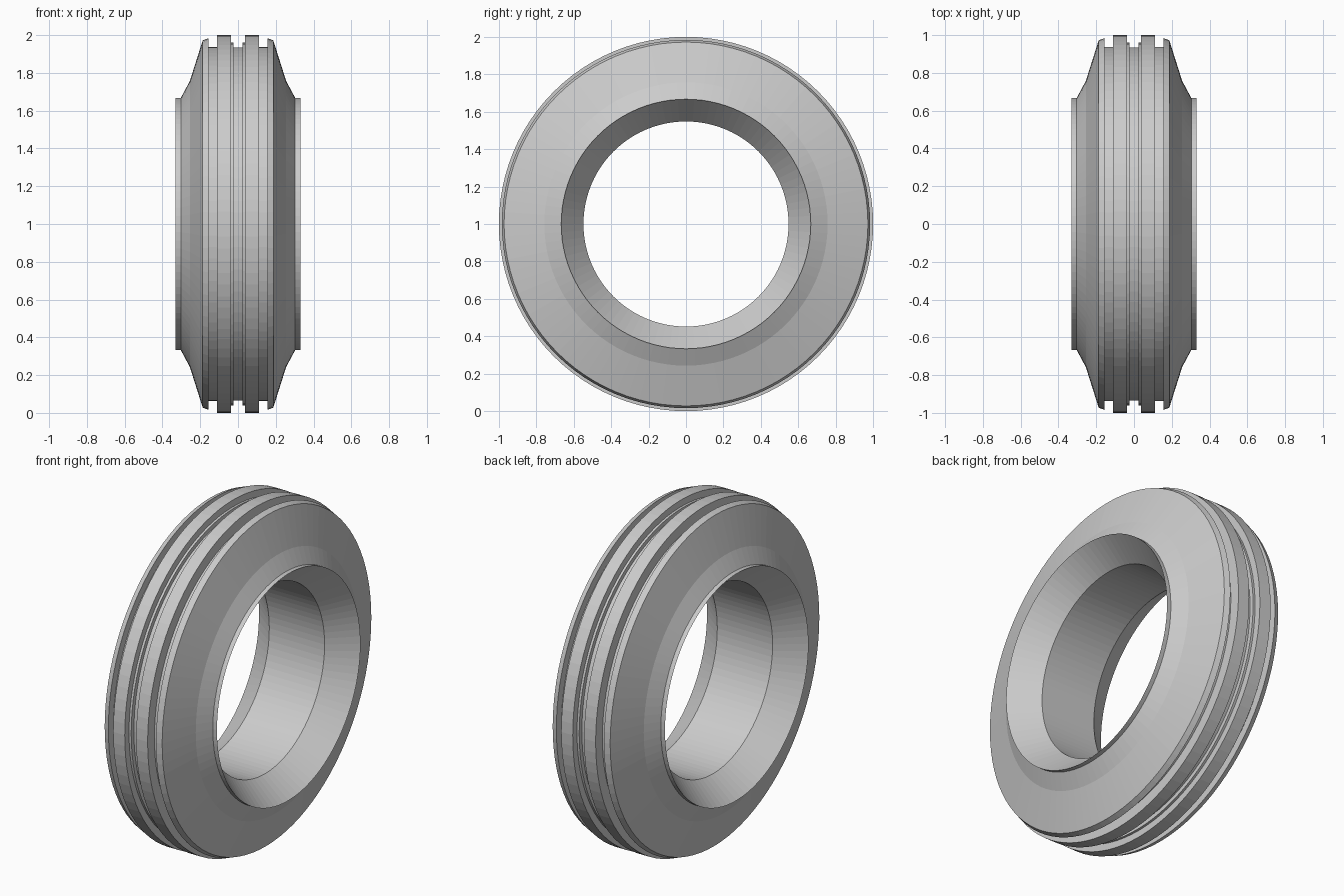
import bpy
import bmesh
from math import tau
from mathutils import Matrix, Vector

cube = bpy.data.objects.get("Cube")
if cube:
    bpy.data.objects.remove(cube, do_unlink=True)

SEGMENTS = 96

grey = bpy.data.materials.new("light_grey")
grey.use_nodes = True
grey.diffuse_color = (0.6, 0.6, 0.6, 1)
grey.node_tree.nodes["Principled BSDF"].inputs["Base Color"].default_value = (0.6, 0.6, 0.6, 1)

# Half cross-section as (x, radius), from the tread centre round to the bore
half = [
    (0.023, 0.935), (0.023, 0.96), (0.037, 0.96),   # stepped centre groove
    (0.037, 1.0), (0.112, 1.0),                     # raised rib
    (0.112, 0.937), (0.155, 0.937),                 # side groove
    (0.155, 0.984), (0.187, 0.972),                 # shoulder
    (0.255, 0.757), (0.303, 0.667),                 # sloping sidewall
    (0.33, 0.667),                                  # rim lip
    (0.18, 0.548),                                  # dished rim to bore
]
profile = half + [(-x, r) for x, r in reversed(half)]

# Sweep the closed section round the x axle
bm = bmesh.new()
rings = []
for i in range(SEGMENTS):
    turn = Matrix.Rotation(tau * i / SEGMENTS, 3, 'X')
    rings.append([bm.verts.new(turn @ Vector((x, 0, r))) for x, r in profile])
for i, ring in enumerate(rings):
    following = rings[(i + 1) % SEGMENTS]
    for j in range(len(profile)):
        k = (j + 1) % len(profile)
        bm.faces.new((ring[j], ring[k], following[k], following[j]))
bmesh.ops.recalc_face_normals(bm, faces=bm.faces)

mesh = bpy.data.meshes.new("tyre")
bm.to_mesh(mesh)
bm.free()
mesh.materials.append(grey)
tyre = bpy.data.objects.new("tyre", mesh)
tyre.location.z = 1
bpy.context.collection.objects.link(tyre)
